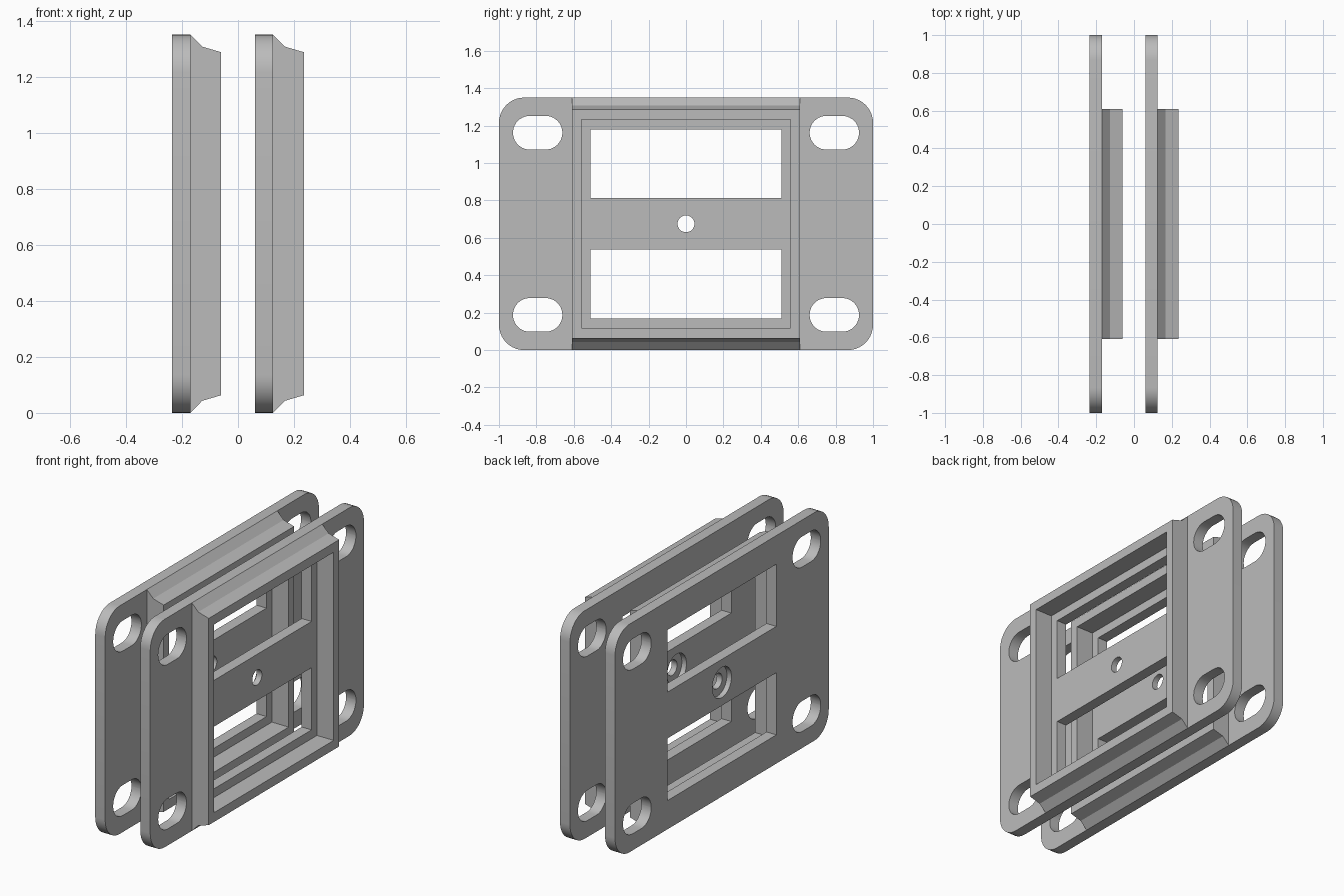
import bpy
import bmesh
from math import cos, sin, pi, radians
from mathutils import Vector

cube = bpy.data.objects.get("Cube")
if cube:
    bpy.data.objects.remove(cube, do_unlink=True)

HEIGHT = 1.35
MID = HEIGHT / 2
THICK = 0.065          # plate thickness
DEPTH = 0.175          # plate plus frame
FRAME_W = 0.61         # half width of the frame

grey = bpy.data.materials.new("plain grey")
grey.use_nodes = True
colour = (0.5, 0.5, 0.5, 1)
grey.diffuse_color = colour
grey.node_tree.nodes["Principled BSDF"].inputs["Base Color"].default_value = colour


def rounded(cy, cz, half_y, half_z, r, steps=10):
    """Rounded rectangle outline in the y-z plane."""
    pts = []
    for q, (sy, sz) in enumerate(((1, 1), (-1, 1), (-1, -1), (1, -1))):
        for i in range(steps + 1):
            a = (q + i / steps) * pi / 2
            pts.append((cy + sy * (half_y - r) + r * cos(a),
                        cz + sz * (half_z - r) + r * sin(a)))
    return pts


def rectangle(cz, half_y, half_z):
    return [(half_y, cz + half_z), (-half_y, cz + half_z),
            (-half_y, cz - half_z), (half_y, cz - half_z)]


def circle(r, n=32):
    return [(r * cos(2 * pi * i / n), MID + r * sin(2 * pi * i / n)) for i in range(n)]


def prism(bm, points, offset):
    """Closed solid made by pushing a flat outline along an offset."""
    face = bm.faces.new([bm.verts.new(p) for p in points])
    out = bmesh.ops.extrude_face_region(bm, geom=[face], use_keep_orig=True)
    moved = [g for g in out["geom"] if isinstance(g, bmesh.types.BMVert)]
    bmesh.ops.translate(bm, verts=moved, vec=Vector(offset))


def yz_solid(bm, outline, x0, x1):
    prism(bm, [(x0, y, z) for y, z in outline], (x1 - x0, 0, 0))


def make(name, bm):
    bmesh.ops.remove_doubles(bm, verts=bm.verts, dist=1e-5)
    bmesh.ops.recalc_face_normals(bm, faces=bm.faces)
    mesh = bpy.data.meshes.new(name)
    bm.to_mesh(mesh)
    bm.free()
    mesh.materials.append(grey)
    ob = bpy.data.objects.new(name, mesh)
    bpy.context.collection.objects.link(ob)
    return ob


def cut(ob, outlines, x0, x1):
    """Cut outlines out of an object between two depths."""
    bm = bmesh.new()
    for o in outlines:
        yz_solid(bm, o, x0, x1)
    cutter = make("cutter", bm)
    cutter.hide_render = True
    mod = ob.modifiers.new("cut", 'BOOLEAN')
    mod.operation = 'DIFFERENCE'
    mod.solver = 'EXACT'
    mod.object = cutter
    deps = bpy.context.evaluated_depsgraph_get()
    mesh = bpy.data.meshes.new_from_object(ob.evaluated_get(deps))
    ob.modifiers.clear()
    ob.data = mesh
    bpy.data.objects.remove(cutter, do_unlink=True)


# Mounting plate with slots, two windows and a counterbored screw hole
bm = bmesh.new()
yz_solid(bm, rounded(0, MID, 1, MID, 0.135), 0, THICK)
plate = make("back_plate", bm)
slots = [rounded(sy * 0.793, MID + sz * 0.487, 0.132, 0.09, 0.0895)
         for sy in (-1, 1) for sz in (-1, 1)]
windows = [rectangle(MID + s * 0.321, 0.51, 0.184) for s in (-1, 1)]
cut(plate, slots + windows + [circle(0.045)], -0.1, 0.2)
cut(plate, [circle(0.09)], -0.1, 0.03)

# Raised frame with sloped top and bottom edges
half = [(THICK, MID), (0.107, MID - 0.043), (DEPTH, MID - 0.063)]
profile = [(x, MID + h) for x, h in half] + [(x, MID - h) for x, h in reversed(half)]
bm = bmesh.new()
prism(bm, [(x, -FRAME_W, z) for x, z in profile], (0, 2 * FRAME_W, 0))
frame = make("raised_frame", bm)
cut(frame, [rectangle(MID, 0.56, 0.557)], -0.1, 0.3)

# Smooth the round edges, then place the pair of brackets
for ob in (plate, frame):
    bpy.ops.object.select_all(action='DESELECT')
    ob.select_set(True)
    bpy.context.view_layer.objects.active = ob
    bpy.ops.object.shade_smooth_by_angle(angle=radians(25))
    twin = ob.copy()
    bpy.context.collection.objects.link(twin)
    twin.name = "left_" + ob.name
    ob.name = "right_" + ob.name
    ob.location.x = -0.235
    twin.location.x = 0.06
